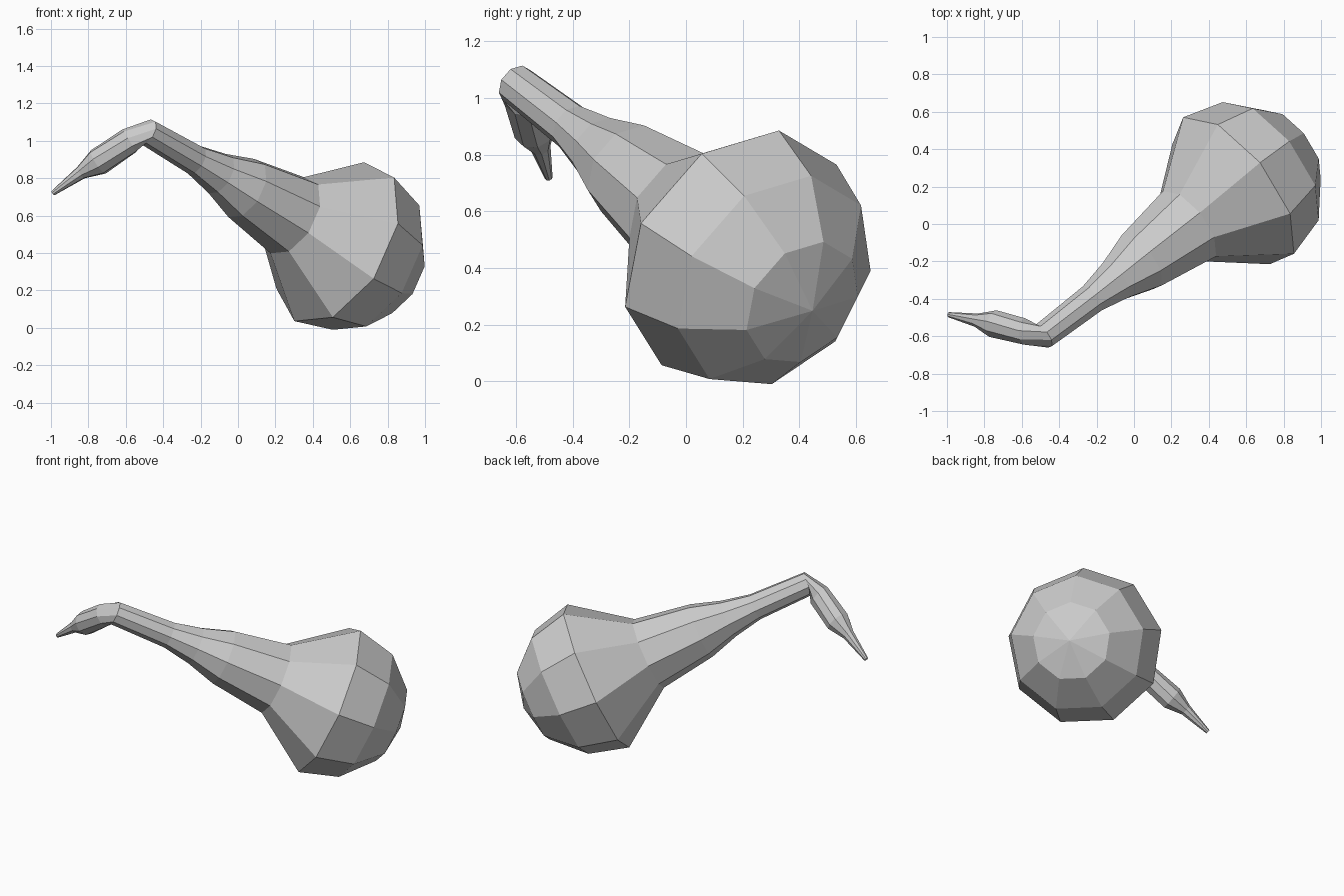
import bpy, bmesh, math
from mathutils import Vector

if "Cube" in bpy.data.objects:
    bpy.data.objects.remove(bpy.data.objects["Cube"])

SIDES = 9
AXIS = Vector((-0.72, -0.55, 0.42)).normalized()
CENTRE = Vector((0.535, 0.18, 0.453))
PHASE = math.radians(4)


def ring(bm, centre, axis, radius):
    """One nine-sided cross-section square to the given axis."""
    side = axis.cross(Vector((0, 0, 1))).normalized()
    up = side.cross(axis)
    return [bm.verts.new(centre + radius * (math.cos(a) * up + math.sin(a) * side))
            for a in (PHASE + math.tau * i / SIDES for i in range(SIDES))]


def loft(name, sections, pole=None):
    """Skin a run of (centre, axis, radius) sections, closing the far end."""
    bm = bmesh.new()
    rings = [ring(bm, *s) for s in sections]
    for a, b in zip(rings, rings[1:]):
        for i in range(SIDES):
            j = (i + 1) % SIDES
            bm.faces.new((a[i], a[j], b[j], b[i]))
    if pole is not None:
        p = bm.verts.new(pole)
        for i in range(SIDES):
            bm.faces.new((p, rings[0][(i + 1) % SIDES], rings[0][i]))
    else:
        bm.faces.new(rings[0])
    bm.faces.new(rings[-1])
    bmesh.ops.recalc_face_normals(bm, faces=bm.faces)
    mesh = bpy.data.meshes.new(name)
    bm.to_mesh(mesh)
    bm.free()
    obj = bpy.data.objects.new(name, mesh)
    bpy.context.collection.objects.link(obj)


# Gourd body: domed base, then a neck tapering along the slanted axis
DOME = 0.485
profile = [(-DOME * math.sin(math.radians(f)), 0.478 * math.cos(math.radians(f)))
           for f in (60, 30, 0)]
profile += [(0.346, 0.229), (0.695, 0.175), (0.88, 0.118), (1.057, 0.083), (1.417, 0.073)]
loft("gourd_body", [(CENTRE + AXIS * t, AXIS, r) for t, r in profile],
     pole=CENTRE - AXIS * DOME)

# Stem: bends down from the neck end to a thin tip
stem = [((-0.58, -0.575, 1.0), (-0.82, 0.0, -0.50), 0.072),
        ((-0.748, -0.535, 0.887), (-0.82, 0.2, -0.52), 0.075),
        ((-0.84, -0.515, 0.83), (-0.80, 0.18, -0.55), 0.037),
        ((-0.99, -0.485, 0.72), (-0.80, 0.16, -0.58), 0.014)]
loft("stem", [(CENTRE + AXIS * 1.417, AXIS, 0.073)] +
     [(Vector(c), Vector(a).normalized(), r) for c, a, r in stem])
